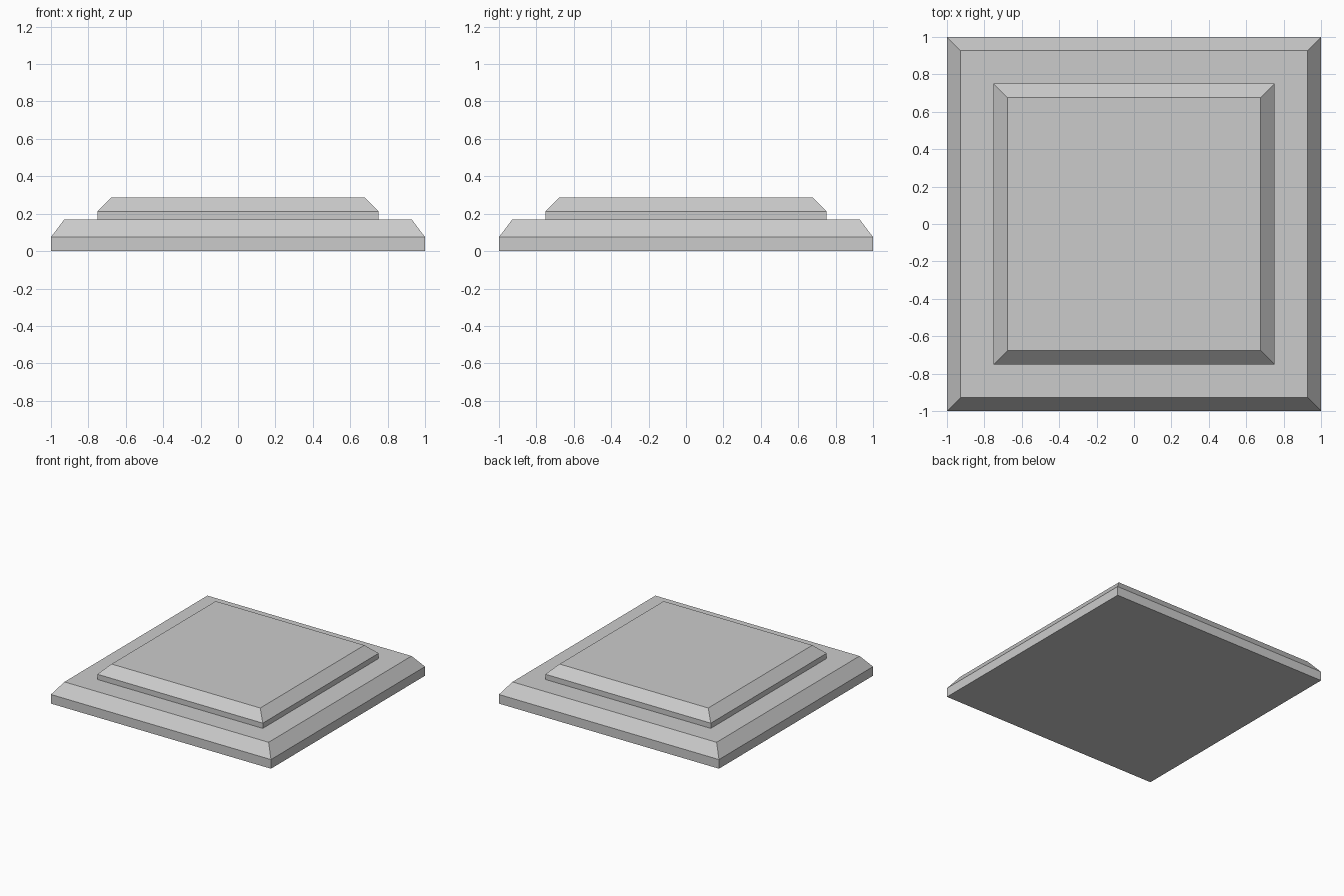
import bpy
import bmesh

if "Cube" in bpy.data.objects:
    bpy.data.objects.remove(bpy.data.objects["Cube"])

# Stepped square plinth: (half width, height) of each ring, bottom to top
PROFILE = [
    (1.0, 0.0), (1.0, 0.075), (0.928, 0.17),     # lower slab with bevelled rim
    (0.752, 0.17), (0.752, 0.213), (0.676, 0.288),  # upper slab with bevelled rim
]
CORNERS = [(-1, -1), (1, -1), (1, 1), (-1, 1)]


def loft_square(name, profile):
    bm = bmesh.new()
    rings = [[bm.verts.new((sx * r, sy * r, z)) for sx, sy in CORNERS]
             for r, z in profile]
    # Sides between neighbouring rings
    for low, high in zip(rings, rings[1:]):
        for i in range(4):
            j = (i + 1) % 4
            bm.faces.new((low[i], low[j], high[j], high[i]))
    # Underside and top
    bm.faces.new(rings[0][::-1])
    bm.faces.new(rings[-1])
    mesh = bpy.data.meshes.new(name)
    bm.to_mesh(mesh)
    bm.free()
    obj = bpy.data.objects.new(name, mesh)
    bpy.context.collection.objects.link(obj)
    return obj


loft_square("stepped_plinth", PROFILE)
